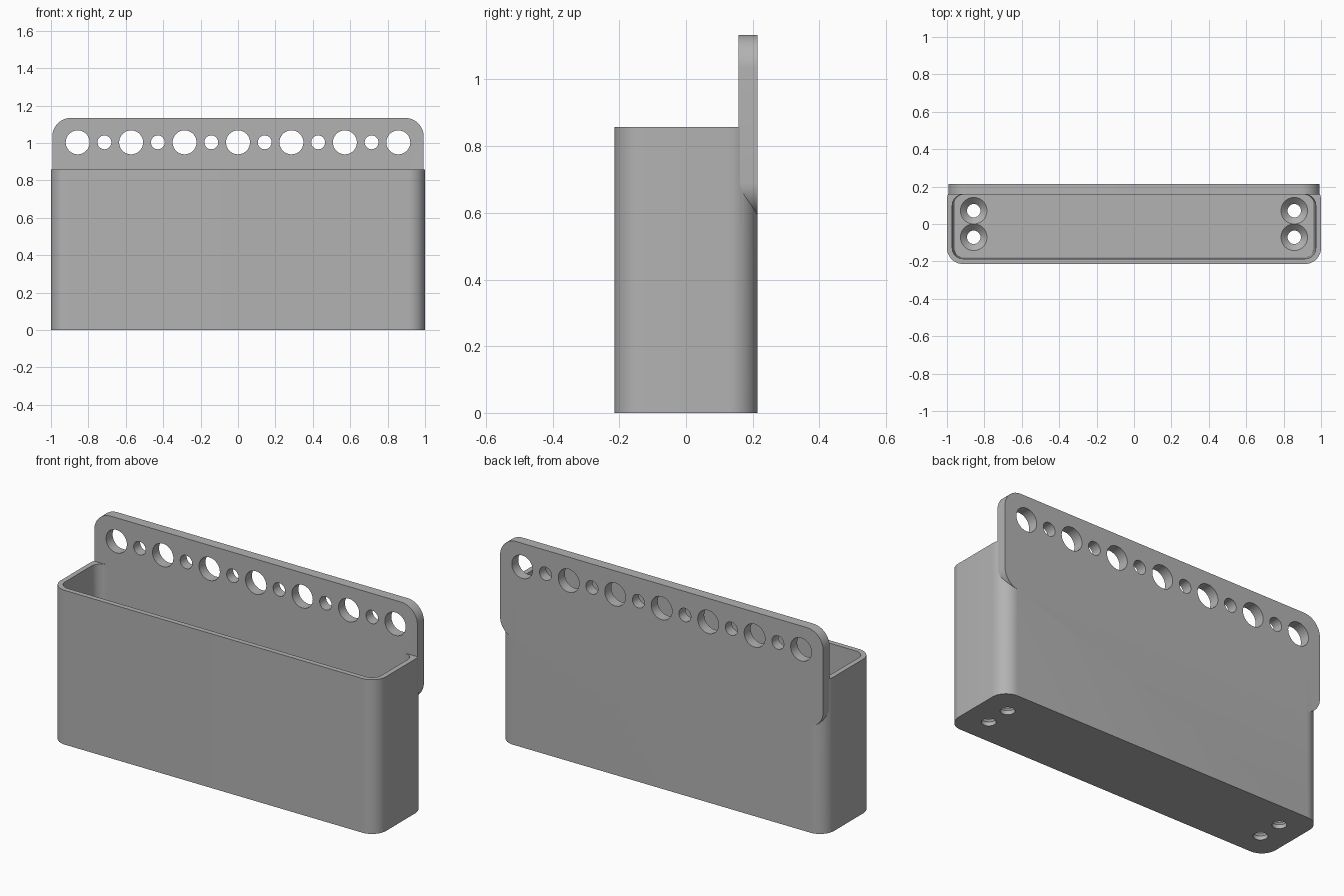
import bpy, bmesh, math
from mathutils import Vector

if "Cube" in bpy.data.objects:
    bpy.data.objects.remove(bpy.data.objects["Cube"], do_unlink=True)

grey = bpy.data.materials.new("plain grey")
grey.use_nodes = True
colour = (0.45, 0.45, 0.45, 1)
grey.diffuse_color = colour
grey.node_tree.nodes["Principled BSDF"].inputs["Base Color"].default_value = colour


def rounded_rect(x, lo, hi, r, steps=12):
    """Counter-clockwise outline, symmetric in x, spanning lo..hi."""
    centres = [(x - r, hi - r), (r - x, hi - r), (r - x, lo + r), (x - r, lo + r)]
    pts = []
    for i, (cx, cy) in enumerate(centres):
        for k in range(steps + 1):
            a = (i + k / steps) * math.pi / 2
            pts.append((cx + r * math.cos(a), cy + r * math.sin(a)))
    return pts


def circle(cx, cy, r, steps=48):
    angles = [2 * math.pi * k / steps for k in range(steps)]
    return [(cx + r * math.cos(a), cy + r * math.sin(a)) for a in angles]


def loft(name, sections, upright=False):
    """Skin outlines given as (depth, points); upright outlines lie in XZ."""
    bm = bmesh.new()
    rings = []
    for d, pts in sections:
        rings.append([bm.verts.new((u, d, v) if upright else (u, v, d)) for u, v in pts])
    for a, b in zip(rings, rings[1:]):
        for i in range(len(a)):
            j = (i + 1) % len(a)
            bm.faces.new((a[i], a[j], b[j], b[i]))
    bm.faces.new(rings[0])
    bm.faces.new(rings[-1])
    bmesh.ops.recalc_face_normals(bm, faces=bm.faces)
    mesh = bpy.data.meshes.new(name)
    bm.to_mesh(mesh)
    bm.free()
    mesh.materials.append(grey)
    obj = bpy.data.objects.new(name, mesh)
    bpy.context.collection.objects.link(obj)
    return obj


def combine(target, tool, operation):
    mod = target.modifiers.new("boolean", "BOOLEAN")
    mod.operation, mod.solver, mod.object = operation, "EXACT", tool
    bpy.context.view_layer.objects.active = target
    bpy.ops.object.modifier_apply(modifier=mod.name)
    bpy.data.objects.remove(tool, do_unlink=True)


BACK, RIM, FLOOR, PLATE_FRONT = 0.214, 0.857, 0.057, 0.157
PITCH = 0.2857

# Bin: rounded shell, slightly drafted cavity
holder = loft("wall_holder", [(z, rounded_rect(1, -BACK, BACK, 0.086)) for z in (0, RIM)])
cavity = loft("cavity_cutter", [
    (FLOOR, rounded_rect(0.96, -0.18, PLATE_FRONT, 0.05)),
    (RIM + 0.01, rounded_rect(0.972, -0.186, PLATE_FRONT, 0.057))])
combine(holder, cavity, "DIFFERENCE")

# Countersunk screw holes in the floor
for x in (-0.857, 0.857):
    for y in (-0.071, 0.071):
        profile = [(-0.02, 0.036), (0.022, 0.036), (FLOOR, 0.071), (FLOOR + 0.02, 0.071)]
        screw = loft("screw_cutter", [(z, circle(x, y, r)) for z, r in profile])
        combine(holder, screw, "DIFFERENCE")

# Back plate with alternating large and small holes
outline = rounded_rect(0.993, 0.59, 1.134, 0.1)
plate = loft("back_plate", [(y, outline) for y in (PLATE_FRONT, BACK)], upright=True)
for k in range(-6, 7):
    r = 0.064 if k % 2 == 0 else 0.037
    ring = circle(k * PITCH / 2, 1.003, r)
    hole = loft("hole_cutter", [(y, ring) for y in (0.1, 0.3)], upright=True)
    combine(plate, hole, "DIFFERENCE")
combine(holder, plate, "UNION")

# Smooth curved walls, crisp edges
bpy.ops.object.select_all(action="DESELECT")
holder.select_set(True)
bpy.context.view_layer.objects.active = holder
bpy.ops.object.shade_smooth_by_angle(angle=math.radians(25))
